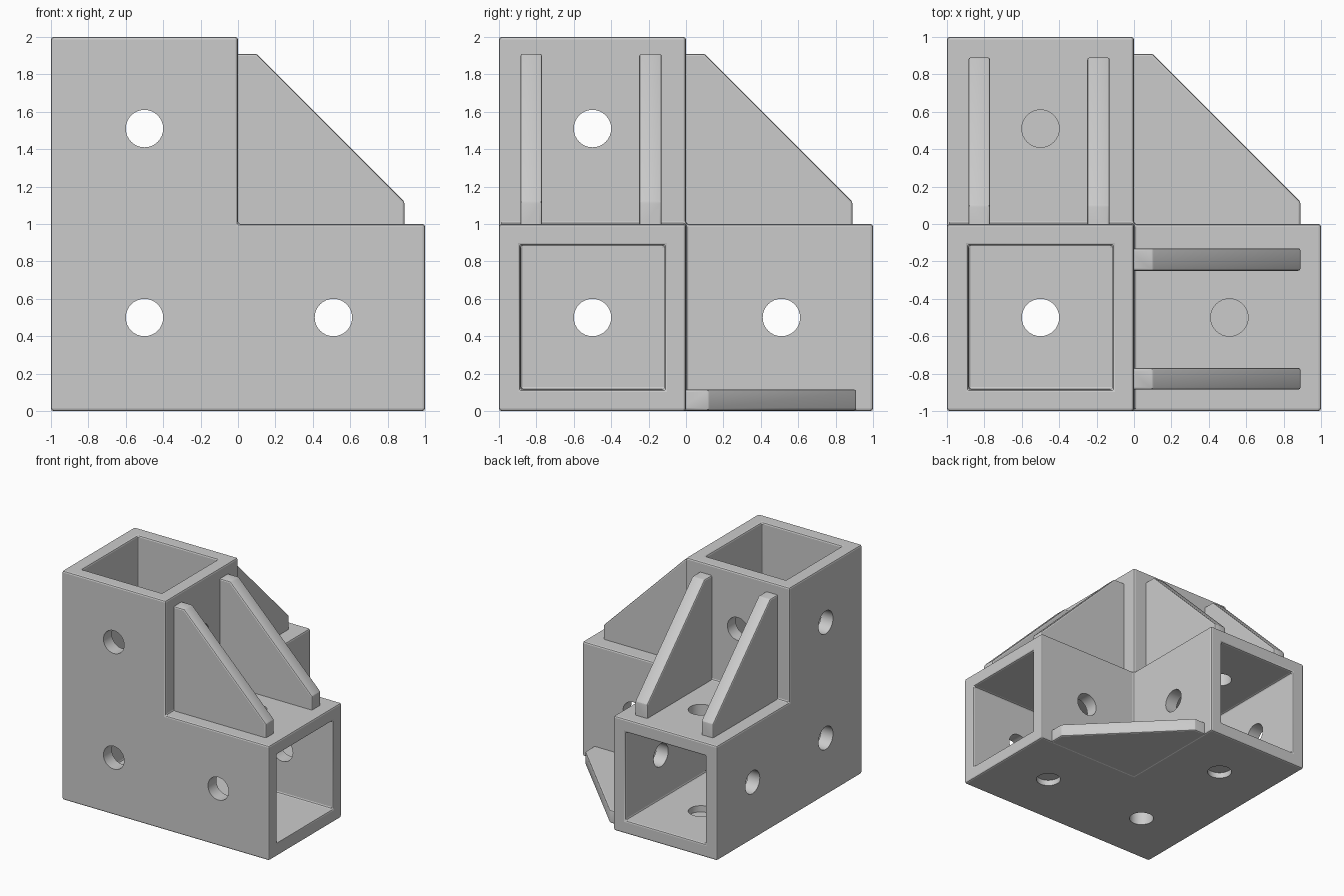
import bpy, bmesh
from mathutils import Vector, Matrix

if "Cube" in bpy.data.objects:
    bpy.data.objects.remove(bpy.data.objects["Cube"], do_unlink=True)

grey = bpy.data.materials.new("plain_grey")
grey.use_nodes = True
colour = (0.6, 0.6, 0.6, 1)
grey.diffuse_color = colour
grey.node_tree.nodes["Principled BSDF"].inputs["Base Color"].default_value = colour

WALL = 0.115
HOLE = 0.1
CENTRE = Vector((-0.5, -0.5, 0.5))


def finish(name, bm):
    bmesh.ops.recalc_face_normals(bm, faces=bm.faces)
    mesh = bpy.data.meshes.new(name)
    bm.to_mesh(mesh)
    bm.free()
    mesh.materials.append(grey)
    obj = bpy.data.objects.new(name, mesh)
    bpy.context.collection.objects.link(obj)
    return obj


def apply(obj, mod):
    bpy.context.view_layer.objects.active = obj
    bpy.ops.object.modifier_apply(modifier=mod.name)


def cut(obj, cutter):
    mod = obj.modifiers.new("cut", 'BOOLEAN')
    mod.operation, mod.solver, mod.object = 'DIFFERENCE', 'EXACT', cutter
    apply(obj, mod)
    bpy.data.objects.remove(cutter, do_unlink=True)


def round_edges(obj, width):
    mod = obj.modifiers.new("round", 'BEVEL')
    mod.width, mod.segments = width, 2
    mod.limit_method = 'ANGLE'
    mod.use_clamp_overlap = False
    apply(obj, mod)


def three_arms(name, size, reach):
    """A cube with arms pulled out along +x, +y and +z."""
    bm = bmesh.new()
    bmesh.ops.create_cube(bm, size=size, matrix=Matrix.Translation(CENTRE))
    bm.normal_update()
    for face in [f for f in bm.faces if sum(f.normal) > 0.5]:
        step = face.normal.copy()
        new = bmesh.ops.extrude_discrete_faces(bm, faces=[face])["faces"][0]
        bmesh.ops.translate(bm, verts=new.verts, vec=step * reach)
    bmesh.ops.dissolve_limit(bm, angle_limit=0.01, verts=bm.verts, edges=bm.edges)
    return finish(name, bm)


def cylinder(name, centre, axis, radius, depth):
    direction = Vector([float(i == axis) for i in range(3)])
    turn = direction.to_track_quat('Z', 'Y').to_matrix().to_4x4()
    bm = bmesh.new()
    bmesh.ops.create_cone(bm, cap_ends=True, segments=32, radius1=radius, radius2=radius,
                          depth=depth, matrix=Matrix.Translation(centre) @ turn)
    return finish(name, bm)


# Hollow three-way socket
socket = three_arms("corner_socket", 1, 1)
cut(socket, three_arms("pocket_cutter", 1 - 2 * WALL, 1.5))
round_edges(socket, 0.014)

# Screw holes across every arm and through the corner
for axis in range(3):
    corner = CENTRE.copy()
    corner[axis] -= 0.5
    cut(socket, cylinder("hole_cutter", corner, axis, HOLE, 0.4))
    for arm in range(3):
        if arm != axis:
            spot = CENTRE.copy()
            spot[arm] += 1.01
            cut(socket, cylinder("hole_cutter", spot, axis, HOLE, 1.4))

# Thin skins closing the two floor holes of the side arms
for name, x, y in (("left_floor_skin", 0.51, -0.5), ("back_floor_skin", -0.5, 0.51)):
    cylinder(name, (x, y, 0.055), 2, HOLE + 0.003, 0.01)


# Sloped gussets in the inner corners
def gusset(name, a, b, c, low, high):
    outline = [(-0.04, -0.04), (0.89, -0.04), (0.89, 0.12), (0.1, 0.91), (-0.04, 0.91)]
    bm = bmesh.new()
    verts = []
    for u, v in outline:
        p = Vector((0, 0, 1 if c != 2 else 0))
        p[a] += u
        p[b] += v
        p[c] = low
        verts.append(bm.verts.new(p))
    face = bm.faces.new(verts)
    top = bmesh.ops.extrude_face_region(bm, geom=[face])["geom"]
    shift = Vector()
    shift[c] = high - low
    bmesh.ops.translate(bm, vec=shift, verts=[g for g in top if isinstance(g, bmesh.types.BMVert)])
    round_edges(finish(name, bm), 0.012)


for side, low, high in (("outer", -0.885, -0.77), ("inner", -0.25, -0.13)):
    gusset("left_" + side + "_gusset", 0, 2, 1, low, high)
    gusset("back_" + side + "_gusset", 1, 2, 0, low, high)
gusset("floor_gusset", 0, 1, 2, 0.003, 0.115)

# Smooth round surfaces, keep edges crisp
for obj in bpy.context.collection.objects:
    if obj.type == 'MESH' and grey.name in obj.data.materials:
        obj.select_set(True)
        bpy.context.view_layer.objects.active = obj
bpy.ops.object.shade_smooth_by_angle(angle=0.3)
